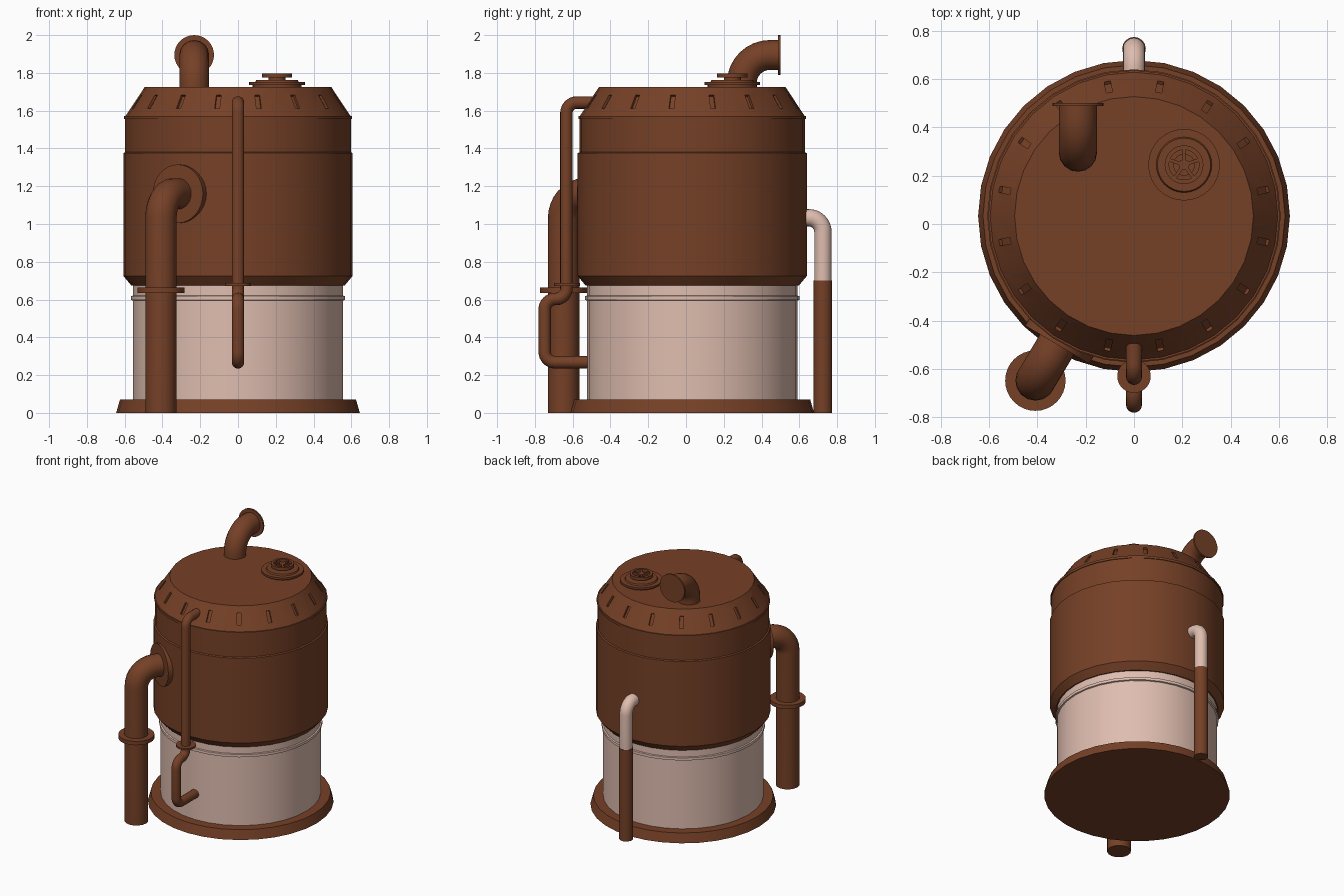
import bpy, bmesh
from math import pi, sin, cos, radians, atan2
from mathutils import Vector, Matrix

old = bpy.data.objects.get("Cube")
if old:
    bpy.data.objects.remove(old)


def make_material(name, rgb):
    m = bpy.data.materials.new(name)
    m.use_nodes = True
    m.diffuse_color = (*rgb, 1)
    m.node_tree.nodes["Principled BSDF"].inputs["Base Color"].default_value = (*rgb, 1)
    return m


BROWN = make_material("rust brown", (0.18, 0.052, 0.02))
PINK = make_material("pale pink", (0.74, 0.51, 0.43))
CY = 0.033  # tank axis sits slightly behind the origin
AXIS = Vector((0, CY, 0))


def smooth(ob):
    bpy.ops.object.select_all(action='DESELECT')
    ob.select_set(True)
    bpy.context.view_layer.objects.active = ob
    bpy.ops.object.shade_smooth_by_angle(angle=radians(30))


def add_mesh(name, bm, mat):
    bmesh.ops.recalc_face_normals(bm, faces=bm.faces)
    me = bpy.data.meshes.new(name)
    bm.to_mesh(me)
    bm.free()
    me.materials.append(mat)
    ob = bpy.data.objects.new(name, me)
    bpy.context.collection.objects.link(ob)
    return ob


def lathe(name, profile, mat, centre=AXIS, sides=32, closed=False):
    """Turn (radius, height) points round a vertical axis, capped or as a closed ring."""
    bm = bmesh.new()
    rings = [[bm.verts.new(centre + Vector((r * cos(2 * pi * i / sides), r * sin(2 * pi * i / sides), z)))
              for i in range(sides)] for r, z in profile]
    pairs = list(zip(rings, rings[1:]))
    if closed:
        pairs.append((rings[-1], rings[0]))
    else:
        bm.faces.new(rings[0])
        bm.faces.new(rings[-1])
    for a, b in pairs:
        for i in range(sides):
            j = (i + 1) % sides
            bm.faces.new((a[i], a[j], b[j], b[i]))
    ob = add_mesh(name, bm, mat)
    smooth(ob)
    return ob


def disc(name, centre, radius, depth, mat, direction=(0, 0, 1), sides=32):
    bm = bmesh.new()
    rot = Vector(direction).to_track_quat('Z', 'Y').to_matrix().to_4x4()
    bmesh.ops.create_cone(bm, cap_ends=True, segments=sides, radius1=radius, radius2=radius,
                          depth=depth, matrix=Matrix.Translation(centre) @ rot)
    ob = add_mesh(name, bm, mat)
    smooth(ob)
    return ob


def pipe(name, points, radius, bend, mat, steps=8):
    """Round pipe through the points, with curved elbows at the inner ones."""
    pts = [Vector(p) for p in points]
    path = [pts[0]]
    for a, b, c in zip(pts, pts[1:], pts[2:]):
        u, v = (a - b).normalized(), (c - b).normalized()
        for k in range(steps + 1):
            t = k / steps * pi / 2
            path.append(b + u * bend * (1 - sin(t)) + v * bend * (1 - cos(t)))
    path.append(pts[-1])
    cu = bpy.data.curves.new(name, 'CURVE')
    cu.dimensions = '3D'
    cu.bevel_depth = radius
    cu.bevel_resolution = 6
    cu.use_fill_caps = True
    sp = cu.splines.new('POLY')
    sp.points.add(len(path) - 1)
    for p, co in zip(sp.points, path):
        p.co = (*co, 1)
    cu.materials.append(mat)
    ob = bpy.data.objects.new(name, cu)
    bpy.context.collection.objects.link(ob)
    bpy.ops.object.select_all(action='DESELECT')
    ob.select_set(True)
    bpy.context.view_layer.objects.active = ob
    bpy.ops.object.convert(target='MESH')
    smooth(bpy.context.object)


# Tank
lathe("base_plinth", [(0.645, 0), (0.625, 0.07)], BROWN)
lathe("lower_tank", [(0.557, 0.06), (0.557, 0.595), (0.567, 0.598), (0.567, 0.618),
                     (0.557, 0.621), (0.557, 0.69)], PINK)
lathe("upper_tank", [(0.565, 0.675), (0.607, 0.725), (0.607, 1.375), (0.597, 1.38), (0.597, 1.56)], BROWN)
lathe("roof_rim", [(0.603, 1.555), (0.603, 1.572)], BROWN)
roof = lathe("sloped_roof", [(0.595, 1.56), (0.595, 1.572), (0.494, 1.725)], BROWN)

# Vent slots cut into the roof slope
bm = bmesh.new()
slope = atan2(0.153, 0.101)
for i in range(16):
    m = (Matrix.Translation(AXIS) @ Matrix.Rotation((i + 0.5) * pi / 8, 4, 'Z')
         @ Matrix.Translation((0.545, 0, 1.648)) @ Matrix.Rotation(slope, 4, 'Y')
         @ Matrix.Diagonal((0.085, 0.026, 0.03, 1)))
    bmesh.ops.create_cube(bm, size=1, matrix=m)
cutter = add_mesh("slot_cutter", bm, BROWN)
cutter.hide_render = True
cut = roof.modifiers.new("slots", 'BOOLEAN')
cut.operation = 'DIFFERENCE'
cut.solver = 'EXACT'
cut.object = cutter
bpy.context.view_layer.objects.active = roof
bpy.ops.object.modifier_apply(modifier=cut.name)
bpy.data.objects.remove(cutter)
smooth(roof)

# Large side pipe, turning in towards the tank axis
foot = Vector((-0.408, -0.648, 0))
inward = (AXIS - foot).normalized()
top = foot + Vector((0, 0, 1.16))
pipe("large_side_pipe", [foot, top, top + inward * 0.28], 0.083, 0.13, BROWN)
disc("large_pipe_collar", foot + Vector((0, 0, 0.65)), 0.125, 0.03, BROWN)
disc("wall_flange", AXIS + Vector((0, 0, 1.16)) - inward * 0.595, 0.155, 0.05, BROWN, inward)

# Thin front pipe from the roof down to the lower tank
pipe("thin_front_pipe", [(0, -0.46, 1.643), (0, -0.633, 1.643), (0, -0.633, 0.603),
                         (0, -0.748, 0.603), (0, -0.748, 0.268), (0, -0.5, 0.268)], 0.033, 0.055, BROWN)
disc("thin_pipe_collar", (0, -0.63, 0.68), 0.069, 0.014, BROWN)

# Back pipe in two colours
pipe("back_pipe_lower", [(0, 0.725, 0), (0, 0.725, 0.7)], 0.049, 0, BROWN)
pipe("back_pipe_upper", [(0, 0.725, 0.69), (0, 0.725, 1.033), (0, 0.6, 1.033)], 0.046, 0.075, PINK)

# Roof outlet elbow
pipe("roof_outlet", [(-0.232, 0.295, 1.7), (-0.232, 0.295, 1.895), (-0.232, 0.495, 1.895)], 0.079, 0.15, BROWN)
disc("outlet_flange", (-0.232, 0.494, 1.895), 0.105, 0.012, BROWN, (0, 1, 0))

# Roof hatch with a hand wheel
hatch = Vector((0.207, 0.245, 0))
lathe("hatch_lid", [(0.13, 1.72), (0.13, 1.735), (0.148, 1.737), (0.148, 1.752),
                    (0.115, 1.752), (0.11, 1.762)], BROWN, hatch)
disc("wheel_post", hatch + Vector((0, 0, 1.767)), 0.045, 0.025, BROWN)
lathe("hand_wheel_rim", [(0.08, 1.775), (0.08, 1.798), (0.062, 1.798), (0.062, 1.775)], BROWN,
      hatch, closed=True)
disc("hand_wheel_hub", hatch + Vector((0, 0, 1.785)), 0.022, 0.022, BROWN, sides=16)
bm = bmesh.new()
for i in range(5):
    m = (Matrix.Translation(hatch) @ Matrix.Rotation(pi / 2 + i * 2 * pi / 5, 4, 'Z')
         @ Matrix.Translation((0.04, 0, 1.786)) @ Matrix.Diagonal((0.055, 0.014, 0.016, 1)))
    bmesh.ops.create_cube(bm, size=1, matrix=m)
add_mesh("hand_wheel_spokes", bm, BROWN)
